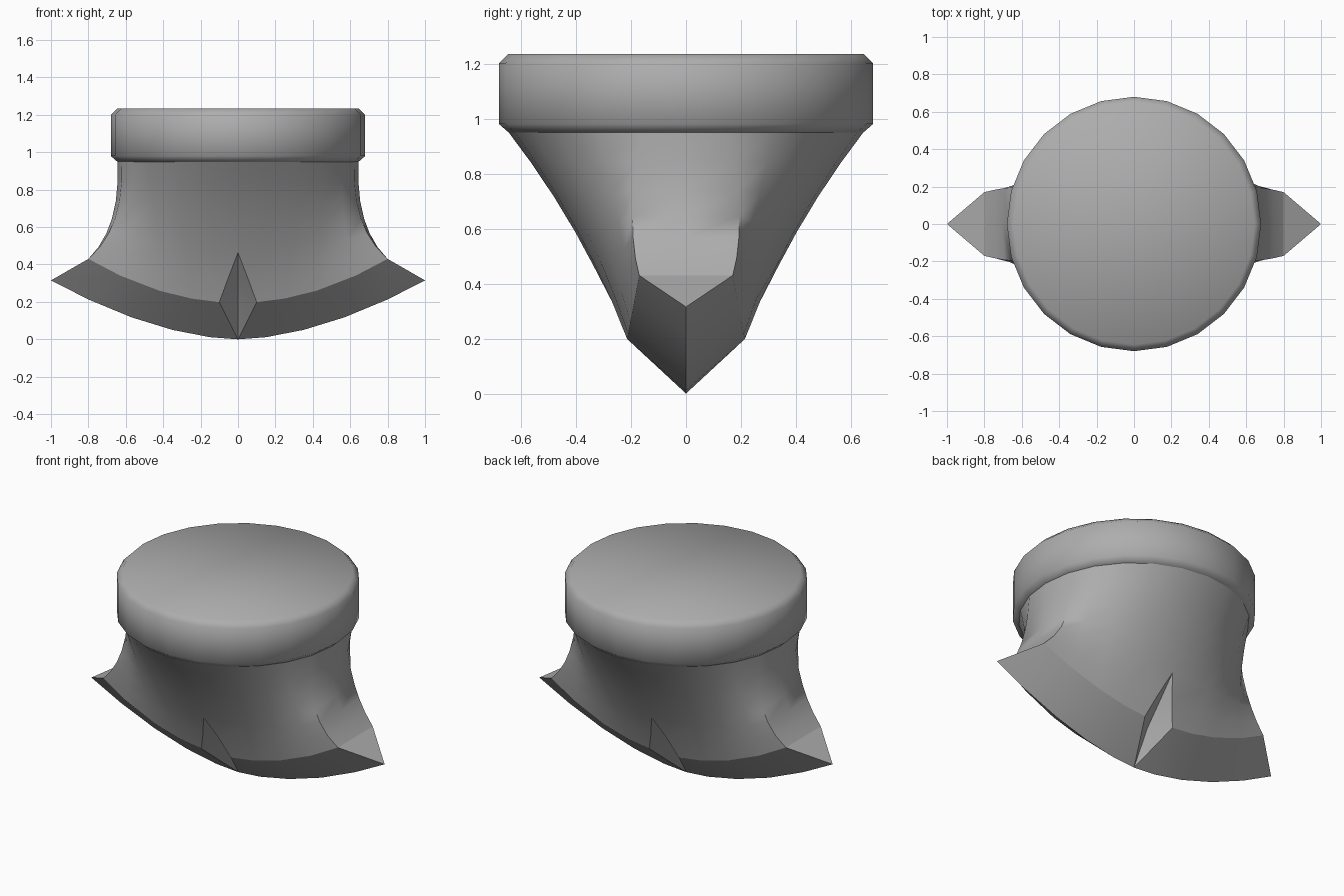
import bpy, bmesh, math
from mathutils import Vector

cube = bpy.data.objects.get("Cube")
if cube:
    bpy.data.objects.remove(cube, do_unlink=True)

SIDES = 24
NECK_R, NECK_Z = 0.645, 0.95

# One plain grey for everything
grey = bpy.data.materials.new("plain grey")
grey.use_nodes = True
grey.diffuse_color = (0.42, 0.42, 0.42, 1)
grey.node_tree.nodes["Principled BSDF"].inputs["Base Color"].default_value = (0.42, 0.42, 0.42, 1)


def finish(bm, name):
    bmesh.ops.recalc_face_normals(bm, faces=bm.faces)
    mesh = bpy.data.meshes.new(name)
    bm.to_mesh(mesh)
    bm.free()
    mesh.materials.append(grey)
    ob = bpy.data.objects.new(name, mesh)
    bpy.context.collection.objects.link(ob)
    bpy.ops.object.select_all(action='DESELECT')
    ob.select_set(True)
    bpy.context.view_layer.objects.active = ob
    bpy.ops.object.shade_smooth_by_angle(angle=math.radians(50))
    return ob


def bridge(bm, a, b):
    n = len(a)
    for i in range(n):
        j = (i + 1) % n
        bm.faces.new((a[i], a[j], b[j], b[i]))


# Round cap with chamfered rims
bm = bmesh.new()
rings = []
for r, z in ((0.64, 0.945), (0.68, 0.98), (0.68, 1.2), (0.645, 1.235)):
    rings.append([bm.verts.new((r * math.cos(k * math.tau / SIDES),
                                r * math.sin(k * math.tau / SIDES), z)) for k in range(SIDES)])
for lo, hi in zip(rings, rings[1:]):
    bridge(bm, lo, hi)
bm.faces.new(rings[0])
bm.faces.new(rings[-1])
finish(bm, "round_cap")

# Blade body: x of the shoulder line and of the cutting edge for steps 0..6 of a quarter turn
SHOULDER_X = (0.8, 0.8, 0.63, 0.42, 0.25, 0.1, 0.0)
EDGE_X = (1.0, 1.0, 0.8, 0.57, 0.35, 0.15, 0.0)


def quarter(k):
    """Step within the quarter turn, and the signs of x and y."""
    k %= SIDES
    sx = 1 if k < 6 or k > 18 else -1
    sy = 1 if k <= 12 else -1
    q = k % 12
    return (q if q <= 6 else 12 - q), sx, sy


def shoulder(q):
    x = SHOULDER_X[q]
    y = 0.0 if q == 0 else 0.215 - 0.07 * x * x
    return Vector((x, y, 0.195 + 0.367 * x * x))


def body_point(q, t):
    """Curve from the shoulder line (t=0) up to the round neck (t=1)."""
    a = q * math.tau / SIDES
    top = Vector((NECK_R * math.cos(a), NECK_R * math.sin(a), NECK_Z))
    low = shoulder(q)
    ctrl = Vector((top.x * 0.97, low.y + 0.37 * (top.y - low.y), 0.6))
    if q == 1:
        ctrl.y = 0.22
    p = low * (1 - t) ** 2 + ctrl * 2 * t * (1 - t) + top * t * t
    # V groove in the middle of each broad side
    if t < 0.3:
        s = t / 0.34
        if q == 6:
            p = Vector((0, 0.115, 0.2)).lerp(body_point(6, 0.34), s)
        elif q == 5:
            p.x = 0.1 * (1 - s)
    return p


bm = bmesh.new()
levels = []
for t in (0, 0.17, 0.34, 0.5, 0.67, 0.84, 1):
    ring = []
    for k in range(SIDES):
        q, sx, sy = quarter(k)
        p = body_point(q, t)
        ring.append(bm.verts.new((p.x * sx, p.y * sy, p.z)))
    levels.append(ring)

for n, (lo, hi) in enumerate(zip(levels, levels[1:])):
    for k in range(SIDES):
        j = (k + 1) % SIDES
        mid = k if k % 12 == 6 else j if j % 12 == 6 else None
        if n == 1 and mid is not None:      # groove closes to a point
            side = j if mid == k else k
            bm.faces.new((lo[side], lo[mid], hi[mid]))
            bm.faces.new((lo[side], hi[mid], hi[side]))
        else:
            bm.faces.new((lo[k], lo[j], hi[j], hi[k]))
bm.faces.new(levels[-1])

# Cutting edge shared by both bevelled sides
edge = {}
for k in range(1, 12):
    q, sx, _ = quarter(k)
    x = EDGE_X[q]
    edge[k] = bm.verts.new((x * sx, 0, 0.315 * x ** 1.75))
base = levels[0]
for k in range(1, 11):
    j = k + 1
    for bk, bj in ((base[k], base[j]), (base[-k], base[-j])):
        if k == 6:
            bm.faces.new((bj, bk, edge[6]))
            bm.faces.new((bj, edge[6], edge[j]))
        elif j == 6:
            bm.faces.new((bk, bj, edge[6]))
            bm.faces.new((bk, edge[6], edge[k]))
        else:
            bm.faces.new((bk, bj, edge[j], edge[k]))
# Pointed tips at both ends
for c, tip in ((0, edge[1]), (12, edge[11])):
    bm.faces.new((base[c - 1], base[c], tip))
    bm.faces.new((base[c], base[(c + 1) % SIDES], tip))

# Keep the shoulder line, cutting edge and groove crisp
bm.edges.ensure_lookup_table()
crisp = set(base)
keel = set(edge.values())
for e in bm.edges:
    a, b = e.verts
    on_groove = any(v in (levels[0][m], levels[1][m]) for v in (a, b) for m in (6, 18)) 
    if (a in crisp and b in crisp and not on_groove) or (a in keel and b in keel):
        e.smooth = False
for m in (6, 18):
    for s in (-1, 1):
        for a, b in ((base[m + s], levels[1][m + s]), (levels[1][m + s], levels[2][m]),
                     (base[m + s], edge[6])):
            e = bm.edges.get((a, b))
            if e:
                e.smooth = False
    for a, b in ((base[m], levels[1][m]), (levels[1][m], levels[2][m]), (base[m], edge[6])):
        e = bm.edges.get((a, b))
        if e:
            e.smooth = False
finish(bm, "blade_body")
